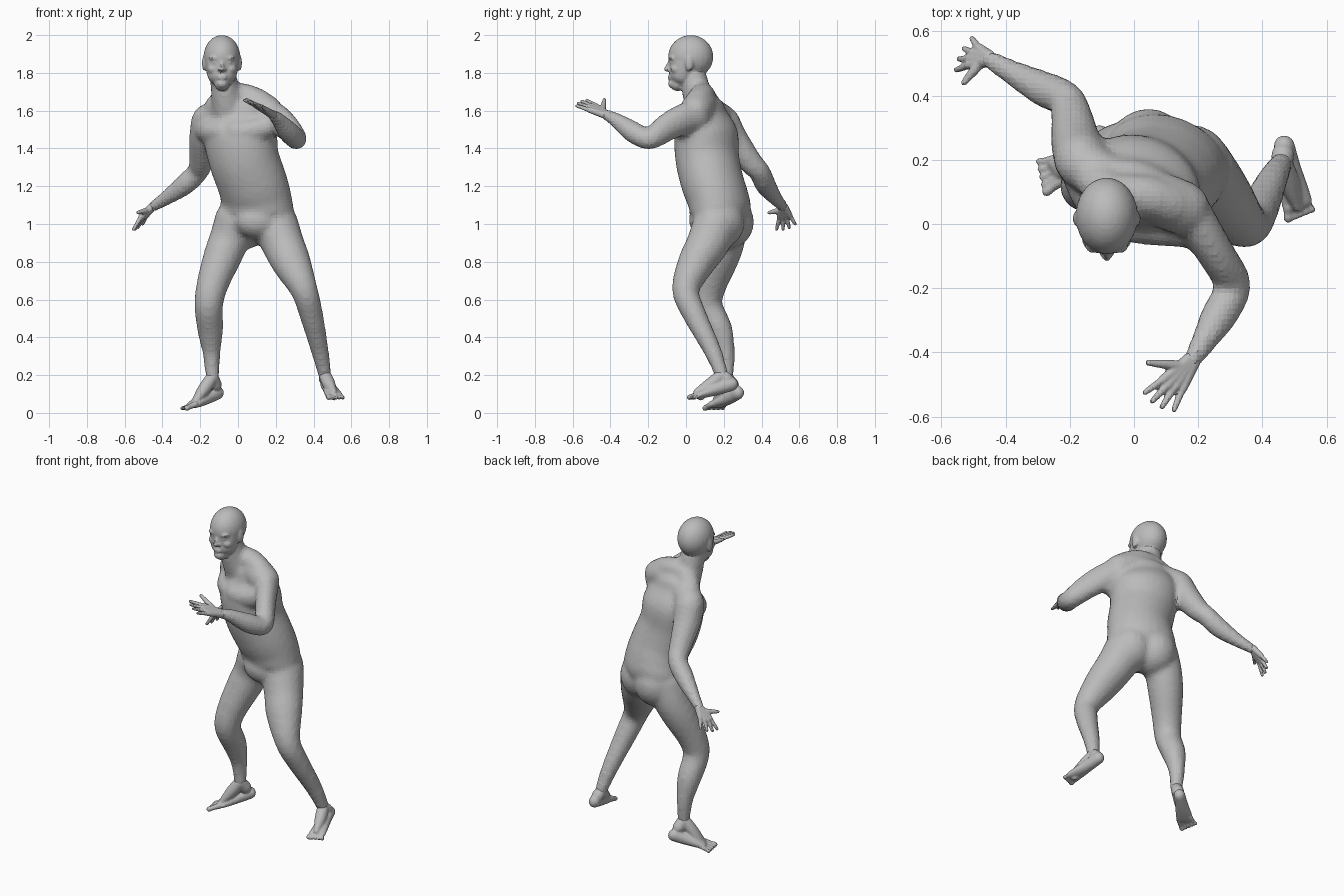
import bpy
import bmesh
import math
from mathutils import Vector, Matrix

default_cube = bpy.data.objects.get("Cube")
if default_cube:
    bpy.data.objects.remove(default_cube, do_unlink=True)

# One plain clay colour for the whole figure
clay = bpy.data.materials.new("grey_clay")
clay.use_nodes = True
clay_colour = (0.5, 0.5, 0.5, 1)
clay.diffuse_color = clay_colour
clay.node_tree.nodes["Principled BSDF"].inputs["Base Color"].default_value = clay_colour

UP = Vector((0, 0, 1))
SIDEWAYS = Vector((1, 0.2, 0.1))
BACK = Vector((0.37, 0.93, 0))       # the trunk is turned towards its right


def flow(stations, steps=4):
    """Smooth curve through all stations, sizes included."""
    rows = [Vector((*s[:4], s[-1])) for s in stations]
    last = len(rows) - 1
    result = []
    for i in range(last):
        p, q = rows[i], rows[i + 1]
        m = (q - rows[max(i - 1, 0)]) / 2
        n = (rows[min(i + 2, last)] - p) / 2
        for k in range(steps):
            t = k / steps
            ease = t * t * (3 - 2 * t)
            result.append(p.lerp(q, ease) + m * t * (1 - t) ** 2 - n * t * t * (1 - t))
    return result + [rows[-1]]


def tube(bm, stations, ref=SIDEWAYS, sides=16):
    """Closed round-ended loft; each station is x, y, z, half width[, half depth]."""
    rows = flow(stations)
    points = [r.xyz for r in rows]
    rings = []
    for i, (point, row) in enumerate(zip(points, rows)):
        along = (points[min(i + 1, len(points) - 1)] - points[max(i - 1, 0)]).normalized()
        across = ref.cross(along).normalized()
        deep = along.cross(across)
        steps = [(0, 1)]
        dome = [(math.sin(a), math.cos(a)) for a in (0.5, 0.95, 1.3)]
        if i == 0:
            steps = [(-d, s) for d, s in reversed(dome)] + steps
        if i == len(points) - 1:
            steps = steps + dome
        for offset, scale in steps:
            centre = point + along * offset * min(row[3], row[4])
            ring = []
            for k in range(sides):
                a = math.tau * k / sides
                ring.append(bm.verts.new(centre + across * math.cos(a) * row[3] * scale
                                         + deep * math.sin(a) * row[4] * scale))
            rings.append(ring)
    for low, high in zip(rings, rings[1:]):
        for k in range(sides):
            n = (k + 1) % sides
            bm.faces.new((low[k], low[n], high[n], high[k]))
    bm.faces.new(reversed(rings[0]))
    bm.faces.new(rings[-1])


def blob(bm, centre, radii):
    """Ellipsoid."""
    matrix = Matrix.Translation(centre) @ Matrix.Diagonal((*radii, 1))
    bmesh.ops.create_uvsphere(bm, u_segments=24, v_segments=16, radius=1, matrix=matrix)


def finish(bm, name, voxel, smoothing):
    """Fuse the overlapping volumes into one skin."""
    bmesh.ops.recalc_face_normals(bm, faces=bm.faces)
    mesh = bpy.data.meshes.new(name)
    bm.to_mesh(mesh)
    bm.free()
    mesh.materials.append(clay)
    obj = bpy.data.objects.new(name, mesh)
    bpy.context.collection.objects.link(obj)
    fuse = obj.modifiers.new("fuse", 'REMESH')
    fuse.mode = 'VOXEL'
    fuse.voxel_size = voxel
    soften = obj.modifiers.new("soften", 'SMOOTH')
    soften.factor = 0.5
    soften.iterations = smoothing


# Trunk, from crotch to shoulders
body = bmesh.new()
tube(body, [(.1, .18, 1.01, .16, .09), (.1, .185, 1.06, .2, .15),
            (.095, .168, 1.14, .192, .158), (.075, .14, 1.22, .188, .164),
            (.03, .112, 1.35, .19, .166), (.01, .107, 1.49, .2, .16),
            (.01, .1, 1.585, .16, .105)], BACK, 28)
for x, y in ((.045, .225), (.175, .175)):            # buttocks
    blob(body, (x, y, 1.01), (.13, .135, .14))
blob(body, (.105, .115, 1.02), (.13, .1, .1))        # groin

# Chest muscles running into the arms
tube(body, [(-.01, -.002, 1.49, .058), (.08, -.005, 1.495, .064), (.18, -.01, 1.525, .065)], UP)
tube(body, [(-.08, .035, 1.49, .058), (-.13, .09, 1.49, .066), (-.165, .18, 1.5, .07)], UP)

# Collar, slope of the neck, and neck
tube(body, [(-.165, .19, 1.555, .08), (-.05, .12, 1.6, .08), (.07, .08, 1.625, .085),
            (.15, .05, 1.6, .087)], UP)
tube(body, [(-.12, .13, 1.62, .06), (-.05, .09, 1.675, .068), (.04, .085, 1.675, .068),
            (.12, .06, 1.64, .07)], UP)
tube(body, [(-.05, .09, 1.6, .09), (-.065, .06, 1.68, .078), (-.08, .035, 1.8, .07)])

# Arms
left_wrist = (.18, -.425, 1.58)
right_wrist = (-.455, .515, 1.09)
tube(body, [(.16, .06, 1.575, .07, .085), (.205, -.01, 1.558, .064, .082),
            (.257, -.095, 1.515, .059, .076), (.302, -.17, 1.462, .058, .062),
            (.305, -.213, 1.452, .056), (.265, -.285, 1.49, .057), (.215, -.37, 1.55, .04),
            (*left_wrist, .029)], UP)
tube(body, [(-.165, .2, 1.54, .086), (-.18, .25, 1.45, .079), (-.195, .34, 1.33, .064),
            (-.215, .39, 1.275, .057), (-.28, .42, 1.21, .056), (-.375, .47, 1.14, .04),
            (*right_wrist, .028)])

# Legs
left_ankle = (.46, .19, .2)
right_ankle = (-.135, .215, .19)
tube(body, [(.195, .16, 1, .125), (.24, .112, .89, .113), (.285, .052, .79, .098, .104),
            (.35, -.002, .65, .073), (.388, .045, .52, .063), (.432, .138, .335, .048),
            (*left_ankle, .036)])
tube(body, [(-.005, .205, 1.02, .12), (-.045, .207, .92, .108), (-.085, .18, .82, .101),
            (-.135, .132, .68, .085), (-.155, .118, .57, .076), (-.147, .178, .44, .069),
            (-.14, .212, .31, .047), (*right_ankle, .036)])
finish(body, "body", .016, 5)

# Head, built around its own middle line
head = bmesh.new()
HX = -.085
blob(head, (HX, .025, 1.885), (.097, .12, .115))
tube(head, [(HX, -.045, 1.745, .042, .042), (HX, -.035, 1.765, .068, .06),
            (HX, -.018, 1.8, .081, .075), (HX, -.005, 1.85, .088, .086),
            (HX, .005, 1.89, .085, .092)], Vector((0, 1, 0)), 24)
blob(head, (HX, -.068, 1.742), (.03, .028, .024))                     # chin
tube(head, [(HX, -.084, 1.862, .009), (HX, -.098, 1.835, .011), (HX, -.106, 1.818, .012)])
for level in (1.781, 1.77):                                           # lips
    blob(head, (HX, -.084, level), (.025, .014, .006))
for side in (-1, 1):
    blob(head, (HX + side * .034, -.072, 1.878), (.036, .02, .012))   # brow
    blob(head, (HX + side * .036, -.072, 1.855), (.015, .015, .008))  # eye
    blob(head, (HX + side * .045, -.05, 1.82), (.032, .032, .026))    # cheek
    blob(head, (HX + side * .013, -.094, 1.816), (.009, .012, .009))  # nostril
    blob(head, (HX + side * .094, .017, 1.852), (.012, .022, .043))   # ear
tube(head, [(-.07, .05, 1.71, .07), (-.083, .03, 1.8, .071)])
finish(head, "head", .008, 3)


def hand(name, wrist, first_knuckle, last_knuckle, first_tip, last_tip, thumb_tip):
    bm = bmesh.new()
    wrist, k0, k1, t0, t1, thumb = map(Vector, (wrist, first_knuckle, last_knuckle,
                                                first_tip, last_tip, thumb_tip))
    forward = (k0 + k1 - wrist * 2).normalized()
    for i in range(4):
        f = i / 3
        bulge = forward * .014 * math.sin(math.pi * f)
        knuckle = k0.lerp(k1, f) + bulge
        tip = t0.lerp(t1, f) + bulge
        start = wrist + (knuckle - k0.lerp(k1, .5)) * .25
        tube(bm, [(*start, .021), (*knuckle, .015)], sides=10)
        tube(bm, [(*knuckle, .012), (*knuckle.lerp(tip, .5), .011), (*tip, .009)], sides=10)
    base = wrist.lerp(k0, .3)
    tube(bm, [(*base, .018), (*base.lerp(thumb, .5), .015), (*thumb, .01)], sides=10)
    finish(bm, name, .005, 2)


hand("left_hand", left_wrist, (.09, -.485, 1.63), (.15, -.515, 1.605),
     (.034, -.525, 1.655), (.125, -.578, 1.625), (.045, -.432, 1.658))
hand("right_hand", right_wrist, (-.515, .495, 1.035), (-.485, .55, 1.045),
     (-.553, .48, .972), (-.505, .578, 1), (-.53, .44, 1.06))


def foot(name, ankle, heel, ball, big_tip, small_tip):
    bm = bmesh.new()
    ankle, heel, ball, big, small = map(Vector, (ankle, heel, ball, big_tip, small_tip))
    tube(bm, [(*heel, .033, .036), (*heel.lerp(ball, .4), .037, .034),
              (*heel.lerp(ball, .75), .045, .028), (*ball, .049, .021)], UP)
    tube(bm, [(*ankle, .033), (*ankle.lerp(heel, .5), .036)])
    tube(bm, [(*ankle, .033), (*ankle.lerp(ball, .45), .036, .034), (*ball, .036, .019)])
    spread = (big - small) * .38
    for i in range(5):
        f = i / 4
        thick = .016 if i == 0 else .0115
        root = ball + spread * (1 - 2 * f)
        tip = big.lerp(small, f) + (ball - big.lerp(small, .5)).normalized() * thick
        tube(bm, [(*root, thick * 1.15), (*root.lerp(tip, .6), thick * .9), (*tip, thick)],
             UP, 10)
    finish(bm, name, .006, 4)


foot("left_foot", left_ankle, (.468, .243, .153), (.508, .065, .095),
     (.485, .005, .077), (.558, .035, .077))
foot("right_foot", right_ankle, (-.108, .275, .107), (-.235, .17, .045),
     (-.285, .095, .02), (-.305, .19, .02))
